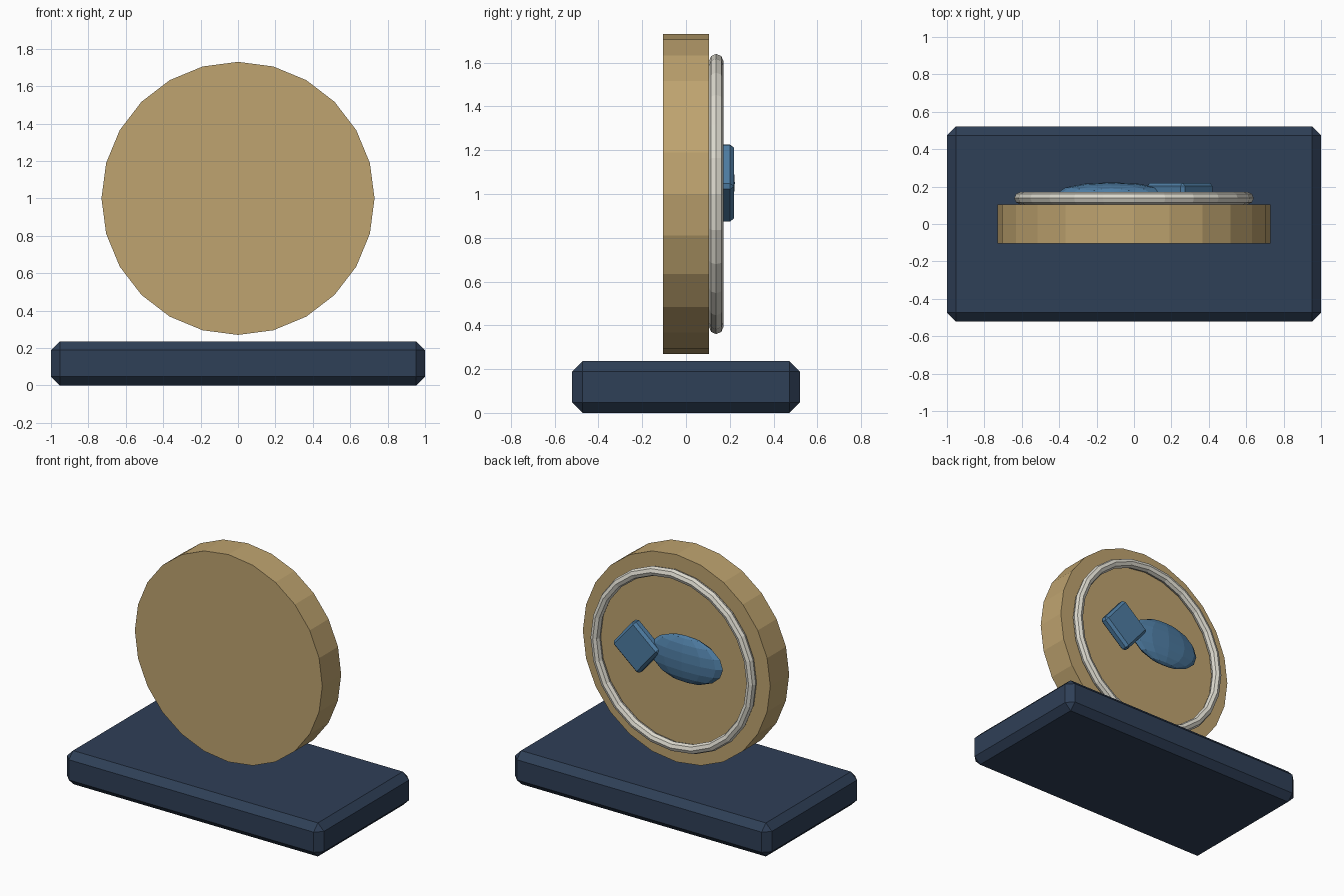
import bpy
from math import radians

if "Cube" in bpy.data.objects:
    bpy.data.objects.remove(bpy.data.objects["Cube"])


def finish(name, color, scale=(1, 1, 1), bevel=0):
    ob = bpy.context.object
    ob.name = name
    ob.scale = scale
    mat = bpy.data.materials.new(name + "_paint")
    mat.diffuse_color = (*color, 1)
    mat.use_nodes = True
    mat.node_tree.nodes["Principled BSDF"].inputs["Base Color"].default_value = mat.diffuse_color
    ob.data.materials.append(mat)
    if bevel:
        # bevel in real units, so the scale is applied first
        bpy.ops.object.transform_apply(location=False, rotation=False, scale=True)
        mod = ob.modifiers.new("bevel", 'BEVEL')
        mod.width = bevel
        mod.segments = 1
    return ob


NAVY = (0.028, 0.05, 0.095)
TAN = (0.52, 0.37, 0.16)
SILVER = (0.72, 0.70, 0.62)
BLUE = (0.075, 0.2, 0.36)
UPRIGHT = (radians(90), 0, 0)

# chamfered base slab
bpy.ops.mesh.primitive_cube_add(size=1, location=(0, 0, 0.118))
finish("base", NAVY, (2.0, 1.04, 0.236), 0.047)

# upright wooden disc
bpy.ops.mesh.primitive_cylinder_add(vertices=24, radius=0.73, depth=0.21,
                                    location=(0, 0, 1.0), rotation=UPRIGHT)
finish("disc", TAN)

# raised ring on the back face of the disc
bpy.ops.mesh.primitive_torus_add(major_segments=24, minor_segments=8,
                                 major_radius=0.607, minor_radius=0.033,
                                 location=(0, 0.138, 1.0), rotation=UPRIGHT)
finish("ring", SILVER)

# fish emblem: flattened body and tilted square tail
bpy.ops.mesh.primitive_uv_sphere_add(segments=12, ring_count=8, radius=1,
                                     location=(-0.12, 0.168, 1.05))
finish("fish_body", BLUE, (0.285, 0.055, 0.165))

bpy.ops.mesh.primitive_cube_add(size=1, location=(0.245, 0.185, 1.05),
                                rotation=(0, radians(50), 0))
finish("fish_tail", BLUE, (0.265, 0.07, 0.265), 0.018)
